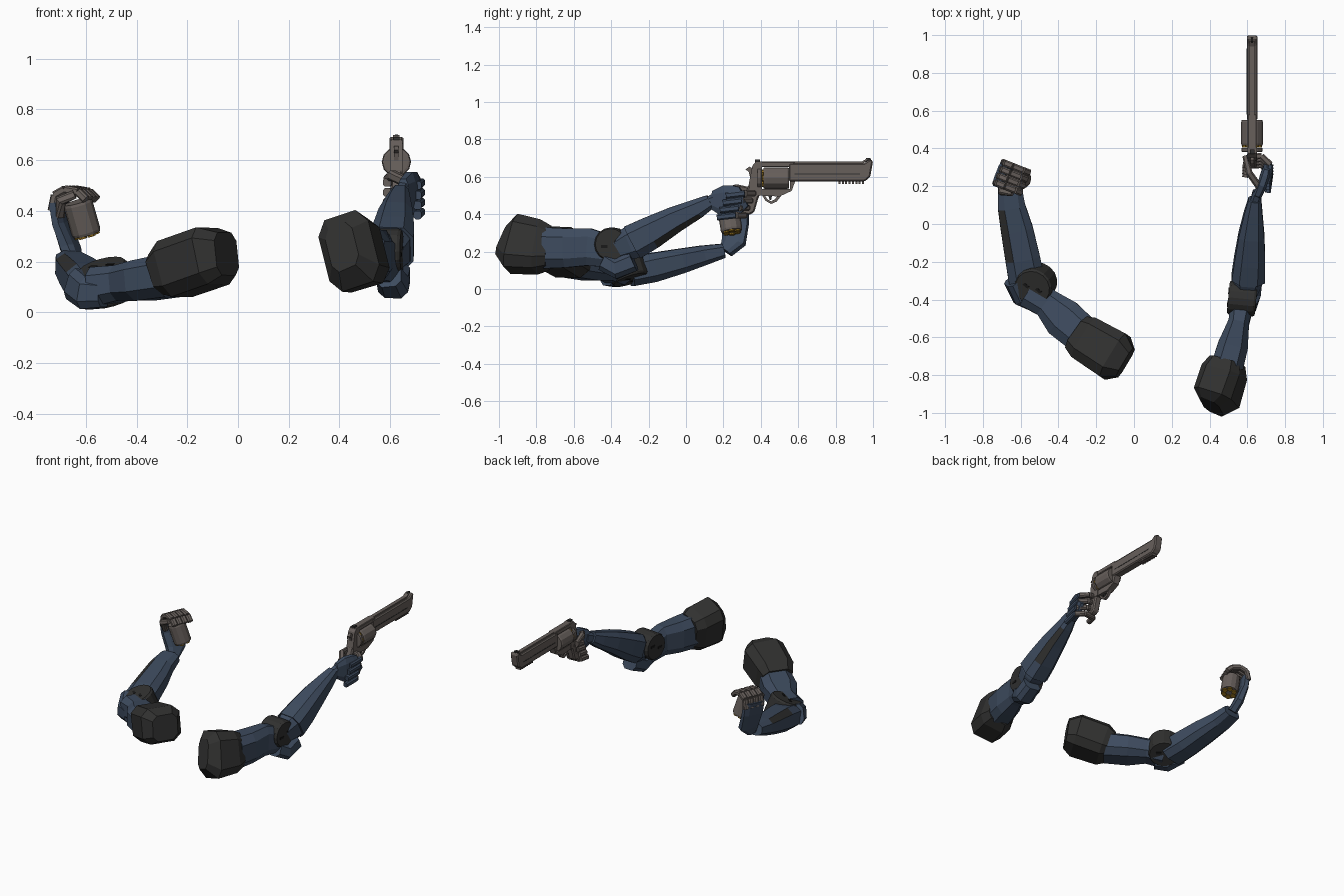
import bpy, bmesh, math
from mathutils import Vector, Matrix

cube = bpy.data.objects.get("Cube")
if cube:
    bpy.data.objects.remove(cube)


def material(name, rgb):
    m = bpy.data.materials.new(name)
    m.use_nodes = True
    m.diffuse_color = (*rgb, 1)
    m.node_tree.nodes["Principled BSDF"].inputs["Base Color"].default_value = (*rgb, 1)
    return m


BLUE = material("armour blue", (0.047, 0.07, 0.112))
DARK = material("charcoal", (0.03, 0.03, 0.029))
BLACK = material("slot black", (0.01, 0.01, 0.01))
STEEL = material("gun steel", (0.135, 0.115, 0.105))
GOLD = material("brass", (0.27, 0.15, 0.012))


def finish(name, bm, *mats):
    bmesh.ops.recalc_face_normals(bm, faces=bm.faces)
    me = bpy.data.meshes.new(name)
    bm.to_mesh(me)
    bm.free()
    for m in mats:
        me.materials.append(m)
    ob = bpy.data.objects.new(name, me)
    bpy.context.collection.objects.link(ob)
    return ob


def loft(name, stations, side, mats, panel=None, cut=0.55):
    """Chamfered box section swept through (x, y, z, half width, half height).
    panel names the section side painted in the second colour on the middle spans."""
    section = [(1, -cut), (1, cut), (cut, 1), (-cut, 1),
               (-1, cut), (-1, -cut), (-cut, -1), (cut, -1)]
    bm = bmesh.new()
    pts = [Vector(s[:3]) for s in stations]
    rings = []
    for i, s in enumerate(stations):
        t = (pts[min(i + 1, len(pts) - 1)] - pts[max(i - 1, 0)]).normalized()
        w = Vector(side)
        w = (w - t * w.dot(t)).normalized()
        u = w.cross(t)
        rings.append([bm.verts.new(pts[i] + w * a * s[3] + u * b * s[4]) for a, b in section])
    for i in range(len(rings) - 1):
        for j in range(8):
            k = (j + 1) % 8
            f = bm.faces.new((rings[i][j], rings[i][k], rings[i + 1][k], rings[i + 1][j]))
            f.material_index = int(j == panel and 0 < i < len(rings) - 2)
    bm.faces.new(rings[0])
    bm.faces.new(rings[-1])
    return finish(name, bm, *mats)


def slab(name, outline, half, mat, x=0.625, bevel=0.0):
    """Side outline in (y, z), thickened along x."""
    bm = bmesh.new()
    a = [bm.verts.new((x - half, y, z)) for y, z in outline]
    b = [bm.verts.new((x + half, y, z)) for y, z in outline]
    bm.faces.new(a)
    bm.faces.new(b)
    for i in range(len(a)):
        j = (i + 1) % len(a)
        bm.faces.new((a[i], a[j], b[j], b[i]))
    ob = finish(name, bm, mat)
    if bevel:
        mod = ob.modifiers.new("edge", "BEVEL")
        mod.width = bevel
        mod.segments = 1
    return ob


def box(y0, y1, z0, z1):
    return [(y0, z0), (y1, z0), (y1, z1), (y0, z1)]


def drum(name, centre, axis, radius, depth, sides, mat, cap=0.85):
    """Cylinder with chamfered rims."""
    rot = Vector(axis).to_track_quat("Z", "Y").to_matrix().to_4x4()
    m = Matrix.Translation(centre) @ rot
    bm = bmesh.new()
    rings = []
    for r, h in ((cap, -0.5), (1, -0.42), (1, 0.42), (cap, 0.5)):
        rings.append([bm.verts.new(m @ Vector((radius * r * math.cos(a), radius * r * math.sin(a), depth * h)))
                      for a in (math.tau * i / sides for i in range(sides))])
    for p, q in zip(rings, rings[1:]):
        for i in range(sides):
            j = (i + 1) % sides
            bm.faces.new((p[i], p[j], q[j], q[i]))
    bm.faces.new(rings[0])
    bm.faces.new(rings[-1])
    finish(name, bm, mat)
    return m


def elbow_disc(name, centre, axis, radius, depth):
    m = drum(name, centre, axis, radius, depth, 16, DARK, 0.92)
    bm = bmesh.new()
    for end in (-1, 1):
        for s in (-1, 1):
            place = Matrix.Translation((s * 0.034, s * 0.012, end * depth / 2))
            bmesh.ops.create_cube(bm, size=1, matrix=m @ place @ Matrix.Diagonal((0.034, 0.015, 0.006, 1)))
    finish(name + "_slots", bm, BLACK)


def cylinder_with_rounds(name, centre, axis):
    """Six-shot cylinder with brass rims at its rear end."""
    m = drum(name, centre, axis, 0.058, 0.135, 12, STEEL, 0.94)
    bm = bmesh.new()
    for i in range(6):
        a = math.tau * i / 6
        place = Matrix.Translation((0.035 * math.cos(a), 0.035 * math.sin(a), -0.068))
        bmesh.ops.create_cone(bm, cap_ends=True, segments=8, radius1=0.017, radius2=0.017,
                              depth=0.016, matrix=m @ place)
    finish(name + "_brass", bm, GOLD)


def finger(name, path, side, half_w, half_h, mats):
    """Chain of straight knuckle blocks, one material per block."""
    for k, (p, q) in enumerate(zip(path, path[1:])):
        loft(f"{name}_joint_{k + 1}", [(*p, half_w, half_h), (*q, half_w, half_h)], side,
             [mats[min(k, len(mats) - 1)]])


# Gun arm: shoulder, upper arm, elbow and forearm
loft("gun_shoulder", [(.41, -.968, .257, .062, .095), (.437, -.92, .242, .108, .15),
                      (.478, -.785, .225, .108, .135), (.495, -.725, .22, .083, .11)], (1, 0, .25), [DARK], cut=.62)
loft("gun_upper_arm", [(.495, -.75, .22, .085, .11), (.525, -.64, .22, .08, .105),
                       (.555, -.52, .225, .055, .10), (.575, -.40, .20, .065, .085)], (1, 0, 0), [BLUE])
elbow_disc("gun_elbow_disc", (.573, -.395, .24), (1, -.1, 0), .09, .148)
loft("gun_elbow_guard", [(.595, -.44, .145, .05, .05), (.612, -.37, .11, .06, .055),
                         (.625, -.28, .15, .055, .055)], (1, 0, 0), [BLUE])
loft("gun_elbow_fork", [(.59, -.40, .20, .045, .06), (.603, -.30, .245, .075, .088),
                        (.605, -.25, .265, .08, .09)], (1, 0, 0), [BLUE])
loft("gun_forearm", [(.605, -.285, .25, .088, .095), (.613, -.19, .30, .082, .088),
                     (.622, -.06, .372, .068, .07), (.632, .06, .43, .048, .053),
                     (.64, .13, .468, .034, .038)], (1, 0, 0), [BLUE, DARK], panel=7)

# Gun hand: back of hand, four wrapped fingers, thumb
loft("gun_wrist", [(.638, .11, .46, .026, .028), (.655, .17, .475, .026, .045)], (1, 0, 0), [BLUE])
loft("gun_hand_back", [(.65, .14, .478, .022, .048), (.675, .20, .47, .026, .083),
                       (.698, .27, .475, .026, .08), (.708, .31, .495, .02, .055)], (1, -.3, 0), [BLUE])
for n in range(4):
    y, z = -n * .016, .512 - n * .039
    path = [(.708, .215 + y, z - .012), (.722, .315 + y, z), (.675, .360 + y, z),
            (.600, .355 + y, z), (.588, .295 + y, z)]
    finger(f"gun_finger_{n + 1}", path, (0, 0, 1), .0165, .016, [BLUE, STEEL])
loft("gun_thumb", [(.66, .20, .515, .02, .018), (.61, .27, .54, .02, .018),
                   (.588, .36, .525, .015, .014)], (0, 0, 1), [STEEL])

# Revolver
slab("barrel", [(.55, .575), (.955, .575), (.985, .60), (1.0, .685), (.985, .695), (.95, .672), (.55, .672)],
     .028, STEEL, bevel=.007)
slab("barrel_rib", [(.55, .665), (.94, .665), (.97, .695), (.97, .70), (.94, .682), (.55, .682)], .013, STEEL)
slab("front_sight", [(.95, .68), (.995, .68), (.985, .702), (.965, .702)], .006, DARK)
for i in range(8):
    slab(f"barrel_rib_notch_{i + 1}", box(.815 + i * .018, .826 + i * .018, .563, .58), .02, STEEL)
slab("barrel_groove", box(.58, .93, .612, .617), .0295, DARK)
slab("frame_strap", box(.37, .58, .652, .682), .024, STEEL, bevel=.004)
slab("frame_rear", [(.355, .66), (.375, .682), (.405, .682), (.408, .50), (.35, .50), (.335, .56)], .025, STEEL)
drum("recoil_shield", (.625, .392, .593), (0, 1, 0), .055, .022, 12, STEEL)
slab("frame_floor", [(.40, .50), (.50, .495), (.565, .525), (.585, .58), (.585, .655), (.555, .655),
                     (.555, .535), (.40, .535)], .022, STEEL)
slab("rear_sight", box(.37, .395, .68, .692), .012, DARK)
slab("hammer", [(.365, .60), (.365, .64), (.34, .655), (.318, .64), (.335, .628), (.345, .59)], .009, STEEL)
slab("trigger_guard", [(.405, .505), (.425, .472), (.455, .455), (.485, .468), (.51, .50), (.495, .505),
                       (.475, .48), (.455, .469), (.435, .48), (.418, .505)], .01, STEEL)
slab("trigger", [(.44, .50), (.46, .50), (.455, .475), (.448, .475)], .005, DARK)
slab("grip", [(.34, .57), (.405, .53), (.385, .48), (.365, .41), (.335, .395), (.295, .41), (.315, .50)],
     .024, STEEL, bevel=.008)
cylinder_with_rounds("revolver_cylinder", (.625, .482, .593), (0, 1, 0))

# Fist arm: shoulder, upper arm, elbow and forearm
loft("fist_shoulder", [(-.292, -.582, .15, .10, .085), (-.25, -.612, .17, .122, .115),
                       (-.10, -.702, .222, .132, .115), (-.045, -.735, .23, .085, .085)],
     (-.55, -.8, 0), [DARK], cut=.62)
across = (.55, .7, 0)
loft("fist_upper_arm", [(-.26, -.60, .145, .10, .085), (-.375, -.50, .125, .108, .08),
                        (-.46, -.42, .115, .078, .07), (-.55, -.36, .10, .088, .078)], across, [BLUE])
elbow_disc("fist_elbow_disc", (-.52, -.318, .116), (-.25, -.3, .92), .102, .145)
loft("fist_elbow_guard", [(-.53, -.425, .075, .04, .055), (-.59, -.385, .075, .055, .065),
                          (-.64, -.30, .11, .045, .065)], across, [BLUE])
loft("fist_forearm", [(-.568, -.30, .09, .095, .075), (-.59, -.18, .115, .092, .078),
                      (-.62, -.03, .15, .085, .066), (-.648, .09, .18, .073, .053),
                      (-.658, .20, .205, .062, .038)], (1, .2, 0), [BLUE, DARK], panel=3)

# Fist: back of hand, held spare cylinder, fingers curled over the top, thumb
palm, stack = Vector((.93, -.37, 0)), Vector((.37, .93, 0))
loft("fist_hand_back", [(-.65, .215, .20, .035, .03), (-.66, .255, .25, .065, .03),
                        (-.695, .265, .35, .072, .024), (-.708, .265, .435, .072, .024)], stack, [BLUE])
cylinder_with_rounds("spare_cylinder", (-.615, .235, .372), (-.27, -.15, .95))
centre = Vector((-.642, .245, 0))
for n in range(4):
    base = centre + stack * (n - 1.5) * .038
    path = [(*(base + palm * a)[:2], z)
            for a, z in ((-.075, .40), (-.062, .462), (-.02, .484), (.035, .475), (.068, .445))]
    finger(f"fist_finger_{n + 1}", path, stack, .0175, .016, [STEEL])
loft("fist_thumb", [(-.70, .205, .38, .018, .018), (-.70, .17, .44, .02, .018),
                    (-.645, .165, .465, .017, .016)], (0, 0, 1), [STEEL])
